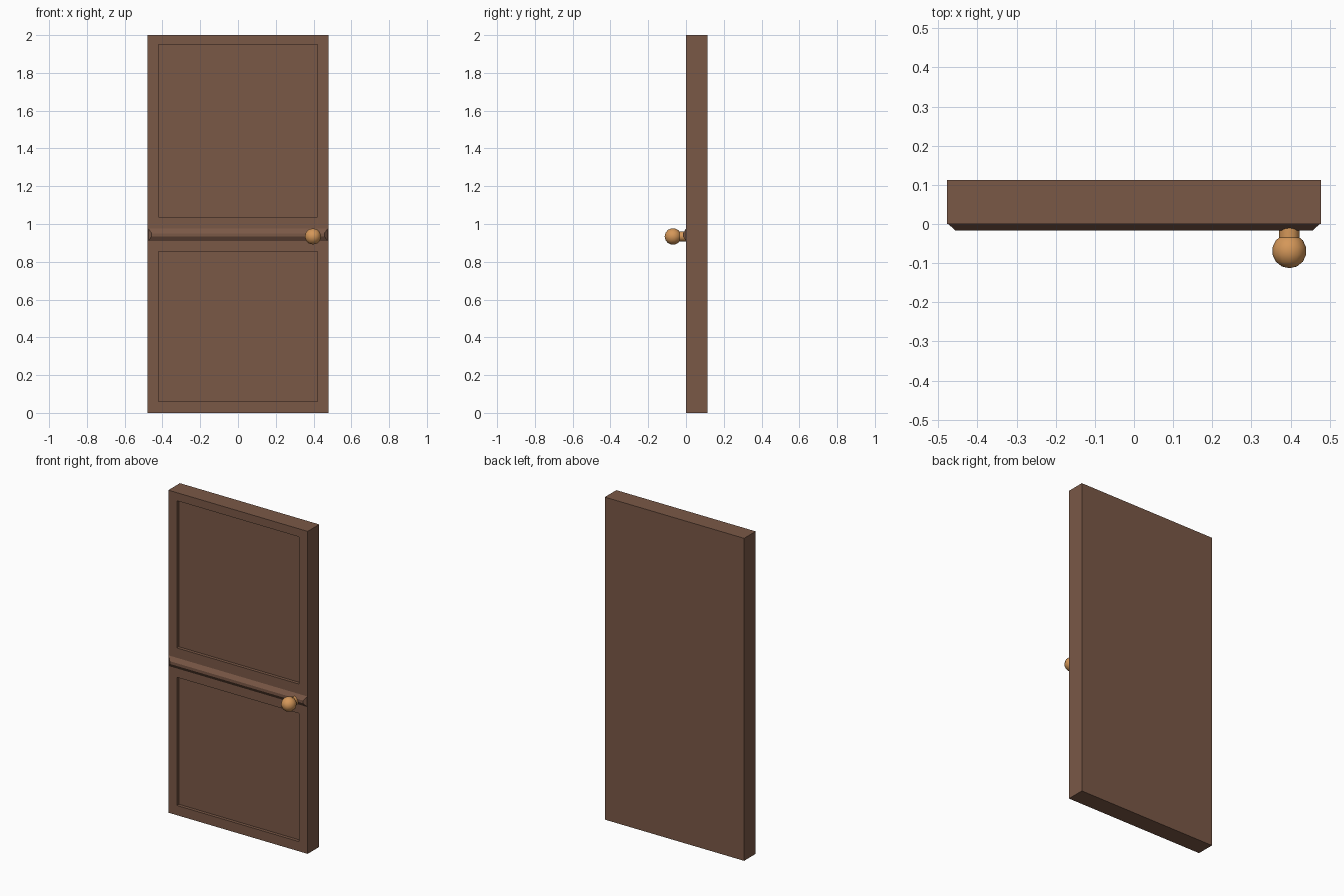
import bpy, bmesh, math
from mathutils import Matrix, Vector

if "Cube" in bpy.data.objects:
    bpy.data.objects.remove(bpy.data.objects["Cube"])


def material(name, rgb):
    m = bpy.data.materials.new(name)
    m.diffuse_color = (*rgb, 1)
    m.use_nodes = True
    m.node_tree.nodes["Principled BSDF"].inputs["Base Color"].default_value = m.diffuse_color
    return m


WOOD = material("brown wood", (0.195, 0.098, 0.062))
BRASS = material("brass", (0.66, 0.31, 0.10))


def finish(name, bm, mat):
    bmesh.ops.recalc_face_normals(bm, faces=bm.faces)
    me = bpy.data.meshes.new(name)
    bm.to_mesh(me)
    bm.free()
    ob = bpy.data.objects.new(name, me)
    bpy.context.collection.objects.link(ob)
    me.materials.append(mat)
    return ob


def box(name, lo, hi, mat):
    bm = bmesh.new()
    lo, hi = Vector(lo), Vector(hi)
    size = hi - lo
    bmesh.ops.create_cube(bm, size=1, matrix=Matrix.Translation((lo + hi) / 2) @ Matrix.Diagonal((*size, 1)))
    return finish(name, bm, mat)


# Door slab with two recessed panels
door = box("door_slab", (-0.478, 0.0, 0), (0.478, 0.113, 2), WOOD)
for z0, z1 in ((0.06, 0.855), (1.037, 1.95)):
    cutter = box("panel_cutter", (-0.42, -0.05, z0), (0.42, 0.02, z1), WOOD)
    cutter.hide_render = True
    mod = door.modifiers.new("panel", 'BOOLEAN')
    mod.object = cutter
    mod.operation = 'DIFFERENCE'
    mod.solver = 'EXACT'
    bpy.context.view_layer.objects.active = door
    bpy.ops.object.modifier_apply(modifier=mod.name)
    bpy.data.objects.remove(cutter)

# Middle rail moulding, bevelled on all four sides
bm = bmesh.new()
rings = []
for y, x, z0, z1 in ((0.002, 0.477, 0.907, 0.979), (-0.016, 0.457, 0.934, 0.951)):
    rings.append([bm.verts.new(p) for p in ((-x, y, z0), (x, y, z0), (x, y, z1), (-x, y, z1))])
for r in rings:
    bm.faces.new(r)
for i in range(4):
    j = (i + 1) % 4
    bm.faces.new((rings[0][i], rings[0][j], rings[1][j], rings[1][i]))
finish("middle_rail", bm, WOOD)

# Knob and its neck, both along y
KX, KZ = 0.397, 0.934
turn = Matrix.Rotation(math.pi / 2, 4, 'X')
bm = bmesh.new()
bmesh.ops.create_uvsphere(bm, u_segments=12, v_segments=7, radius=0.044,
                          matrix=Matrix.Translation((KX, -0.069, KZ)) @ turn)
knob = finish("knob", bm, BRASS)
bm = bmesh.new()
bmesh.ops.create_cone(bm, cap_ends=True, segments=12, radius1=0.026, radius2=0.026, depth=0.045,
                      matrix=Matrix.Translation((KX, -0.0215, KZ)) @ turn)
neck = finish("knob_neck", bm, BRASS)

for ob in (knob, neck):
    bpy.ops.object.select_all(action='DESELECT')
    ob.select_set(True)
    bpy.context.view_layer.objects.active = ob
    bpy.ops.object.shade_smooth_by_angle(angle=math.radians(40))
